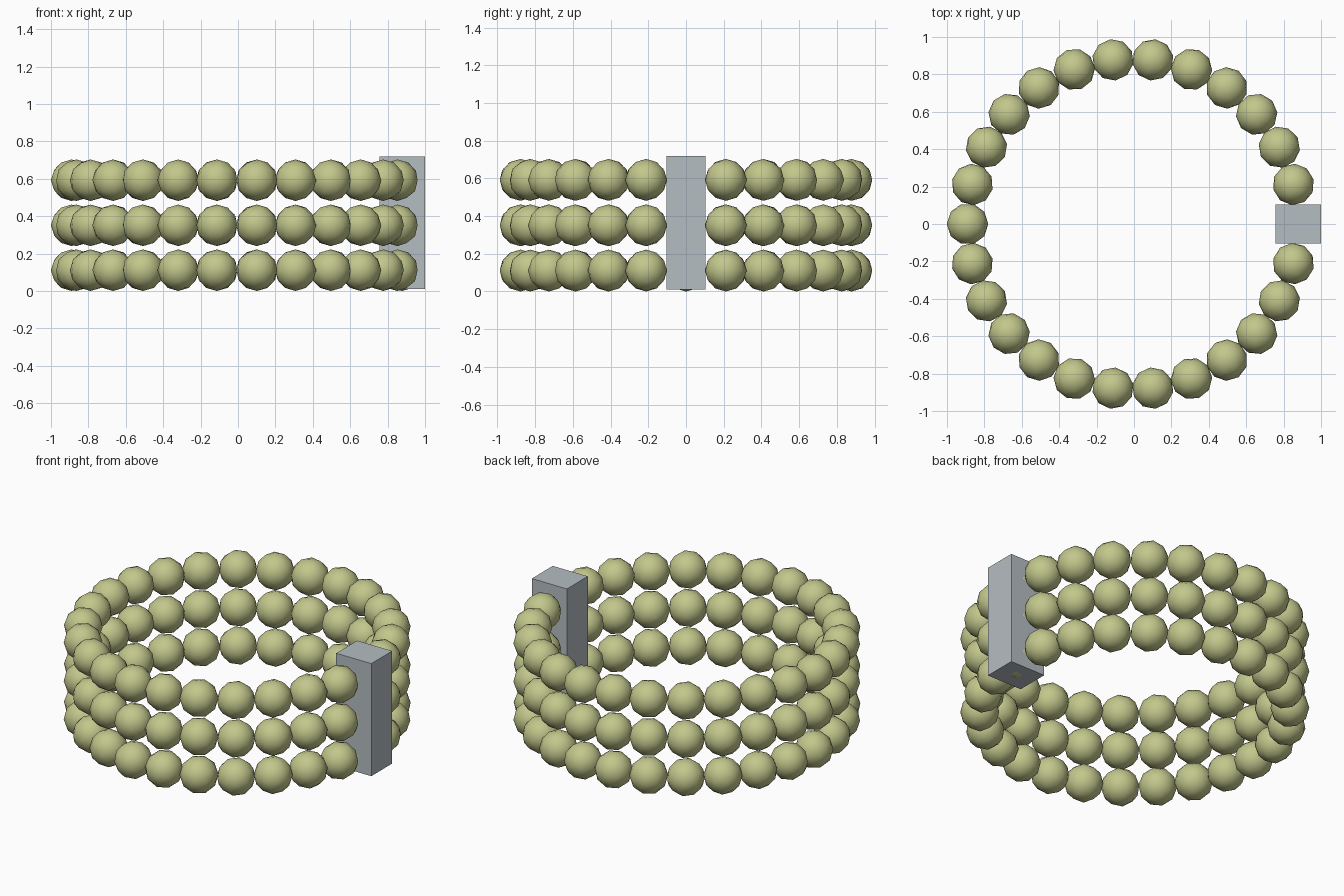
import bpy, bmesh, math
from mathutils import Matrix

if "Cube" in bpy.data.objects:
    bpy.data.objects.remove(bpy.data.objects["Cube"])

RING_R, CX = 0.884, -0.006     # ring radius and centre
BEAD_R, COUNT = 0.111, 26      # bead radius, beads per strand
ROWS = {"lower": 0.114, "middle": 0.354, "upper": 0.595}


def material(name, rgb):
    m = bpy.data.materials.new(name)
    m.diffuse_color = (*rgb, 1)
    m.use_nodes = True
    m.node_tree.nodes["Principled BSDF"].inputs["Base Color"].default_value = m.diffuse_color
    return m


olive = material("pale olive", (0.54, 0.57, 0.26))
silver = material("silver grey", (0.46, 0.51, 0.54))


def finish(name, bm, mat, smooth):
    me = bpy.data.meshes.new(name)
    bm.to_mesh(me)
    bm.free()
    me.materials.append(mat)
    for p in me.polygons:
        p.use_smooth = smooth
    ob = bpy.data.objects.new(name, me)
    bpy.context.collection.objects.link(ob)
    return ob


# Three strands of low-poly beads, each bead turned to face outwards
for row, z in ROWS.items():
    bm = bmesh.new()
    for i in range(COUNT):
        turn = Matrix.Rotation(2 * math.pi * i / COUNT, 4, 'Z')
        m = (Matrix.Translation((CX, 0, z)) @ turn
             @ Matrix.Translation((RING_R, 0, 0))
             @ Matrix.Rotation(math.pi / 2, 4, 'Z'))
        bmesh.ops.create_icosphere(bm, subdivisions=2, radius=BEAD_R, matrix=m)
    # stand the lowest bead tips on the ground
    finish(row + "_bead_strand", bm, olive, True).location.z = BEAD_R - ROWS["lower"]

# Rectangular clasp bar joining the strands
bm = bmesh.new()
bmesh.ops.create_cube(bm, size=1, matrix=Matrix.Translation((0.878, 0, 0.364))
                      @ Matrix.Diagonal((0.244, 0.208, 0.708, 1)))
finish("clasp", bm, silver, False)
